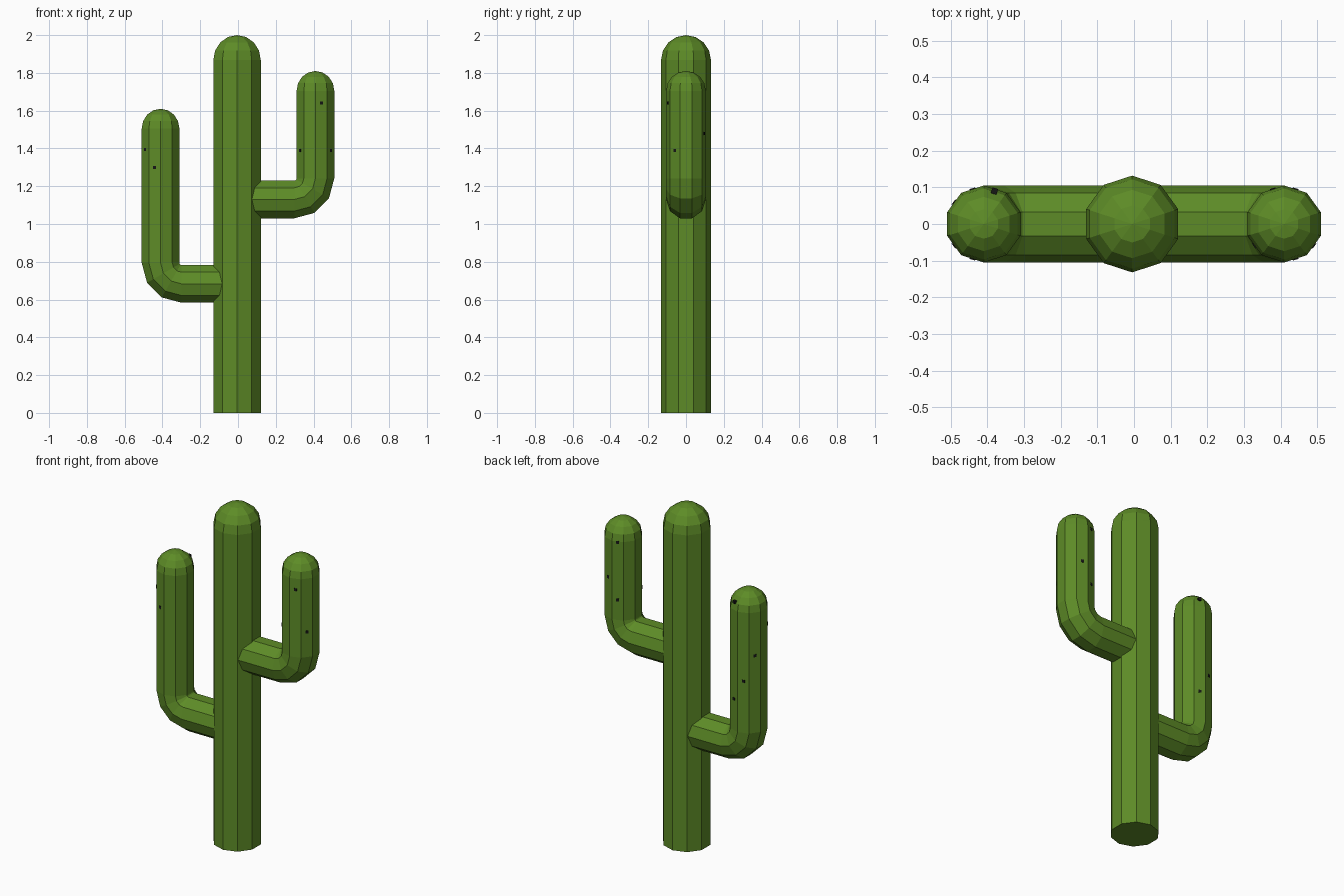
import bpy, bmesh, math
from mathutils import Vector, Matrix

if "Cube" in bpy.data.objects:
    bpy.data.objects.remove(bpy.data.objects["Cube"])

SIDES = 10


def material(name, rgb):
    m = bpy.data.materials.new(name)
    m.diffuse_color = (*rgb, 1)
    m.use_nodes = True
    m.node_tree.nodes["Principled BSDF"].inputs["Base Color"].default_value = m.diffuse_color
    return m


green = material("cactus green", (0.11, 0.26, 0.02))
dark = material("dark speck", (0.008, 0.008, 0.008))


def finish(bm, name, mat):
    bmesh.ops.recalc_face_normals(bm, faces=bm.faces)
    me = bpy.data.meshes.new(name)
    bm.to_mesh(me)
    bm.free()
    me.materials.append(mat)
    ob = bpy.data.objects.new(name, me)
    bpy.context.collection.objects.link(ob)
    return ob


def tube(name, path, r, tip_z):
    """Ten-sided tube along (x, z, heading) path points, ended by a dome."""
    x = path[-1][0]
    rings = [(px, pz, a, r) for px, pz, a in path]
    base = tip_z - r
    for i in range(4):
        t = math.radians(22.5 * i)
        rings.append((x, base + r * math.sin(t), math.pi / 2, r * math.cos(t)))
    bm = bmesh.new()
    loops = []
    for px, pz, a, rad in rings:
        side = Vector((math.sin(a), 0, -math.cos(a)))
        loop = []
        for k in range(SIDES):
            t = 2 * math.pi * k / SIDES
            p = Vector((px, 0, pz)) + side * rad * math.sin(t)
            p.y = rad * math.cos(t)
            loop.append(bm.verts.new(p))
        loops.append(loop)
    for a, b in zip(loops, loops[1:]):
        for k in range(SIDES):
            n = (k + 1) % SIDES
            bm.faces.new((a[k], a[n], b[n], b[k]))
    bm.faces.new(loops[0])
    top = bm.verts.new((x, 0, tip_z))
    for k in range(SIDES):
        bm.faces.new((loops[-1][k], loops[-1][(k + 1) % SIDES], top))
    return finish(bm, name, green)


def arm(name, s, z, tip_z):
    """Arm leaving the trunk sideways (s = +1 or -1) and bending upward."""
    bend = 0.112
    path = [(0.03 * s, z, 0 if s > 0 else math.pi)]
    for i in range(4):
        t = math.radians(30 * i)
        path.append((s * (0.41 - bend + bend * math.sin(t)),
                     z + bend - bend * math.cos(t),
                     t if s > 0 else math.pi - t))
    return tube(name, path, 0.105, tip_z)


# Trunk and the two arms
tube("trunk", [(-0.005, 0, math.pi / 2)], 0.132, 2.0)
arm("right_arm", 1, 1.13, 1.81)
arm("left_arm", -1, 0.683, 1.61)


# Tiny dark specks set nearly flush in the arm faces: (height, angle)
def specks(name, x, places):
    bm = bmesh.new()
    for z, deg in places:
        a = math.radians(deg)
        d = 0.0945
        m = Matrix.Translation((x + d * math.cos(a), d * math.sin(a), z))
        bmesh.ops.create_cube(bm, size=0.016,
                              matrix=m @ Matrix.Rotation(a, 4, 'Z'))
    finish(bm, name, dark)


specks("right_arm_specks", 0.41,
       [(1.64, -72), (1.39, -144), (1.39, -36), (1.70, 108), (1.36, 108), (1.48, 72)])
specks("left_arm_specks", -0.41,
       [(1.395, -144), (1.30, -108), (1.55, 72), (1.25, 144), (1.10, 108), (0.98, 72)])
